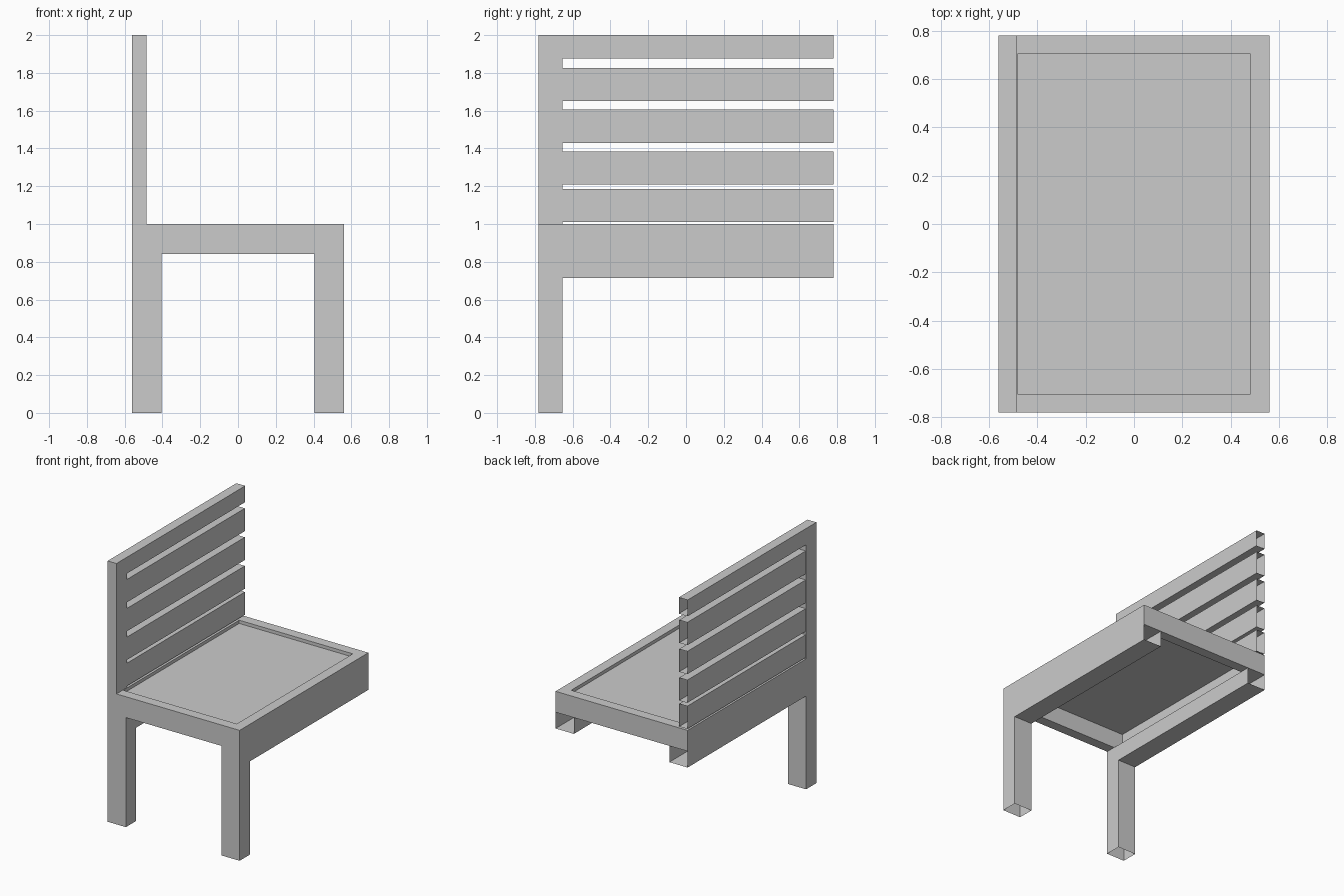
import bpy
import bmesh

if "Cube" in bpy.data.objects:
    bpy.data.objects.remove(bpy.data.objects["Cube"])

Y0, Y1 = -0.78, 0.78      # supported end, open end
YL = -0.655               # inner side of legs and post


def finish(bm, name):
    bmesh.ops.recalc_face_normals(bm, faces=bm.faces)
    mesh = bpy.data.meshes.new(name)
    bm.to_mesh(mesh)
    bm.free()
    obj = bpy.data.objects.new(name, mesh)
    bpy.context.collection.objects.link(obj)
    return obj


def extrude_x(name, profile, xa, xb, open_edges=()):
    """Extrude a (y, z) profile along x, leaving the listed edges open."""
    bm = bmesh.new()
    a = [bm.verts.new((xa, y, z)) for y, z in profile]
    b = [bm.verts.new((xb, y, z)) for y, z in profile]
    bm.faces.new(a)
    bm.faces.new(b[::-1])
    n = len(profile)
    for i in range(n):
        if i not in open_edges:
            j = (i + 1) % n
            bm.faces.new((a[i], b[i], b[j], a[j]))
    return finish(bm, name)


def rect(bm, hx, hy, z):
    return [bm.verts.new((sx * hx, sy * hy, z))
            for sx, sy in ((-1, -1), (1, -1), (1, 1), (-1, 1))]


# Legs with their long aprons, hollow at the feet and at the open end
leg_profile = [(Y0, 0), (Y0, 0.84), (Y1, 0.84), (Y1, 0.715), (YL, 0.715), (YL, 0)]
extrude_x("front_leg_and_apron", leg_profile, 0.405, 0.56, (2, 5))
extrude_x("back_leg_and_apron", leg_profile, -0.56, -0.405, (2, 5))

# Seat frame: rectangular ring
bm = bmesh.new()
loops = [rect(bm, 0.56, 0.78, 0.84), rect(bm, 0.56, 0.78, 1.0),
         rect(bm, 0.482, 0.703, 1.0), rect(bm, 0.482, 0.703, 0.84)]
for k in range(4):
    p, q = loops[k], loops[(k + 1) % 4]
    for i in range(4):
        j = (i + 1) % 4
        bm.faces.new((p[i], p[j], q[j], q[i]))
finish(bm, "seat_frame")

# Recessed seat panel
bm = bmesh.new()
bm.faces.new(rect(bm, 0.482, 0.703, 0.975))
finish(bm, "seat_panel")

# Backrest post and top rail
back_profile = [(Y0, 1), (Y0, 2), (Y1, 2), (Y1, 1.875), (YL, 1.875), (YL, 1)]
extrude_x("back_post_and_top_rail", back_profile, -0.56, -0.485, (2, 5))

# Backrest slats, hollow at the open end
for k, z in enumerate((1.01, 1.21, 1.43, 1.652)):
    top = z + 0.175
    extrude_x(f"back_slat_{k + 1}", [(YL, z), (YL, top), (Y1, top), (Y1, z)],
              -0.557, -0.488, (0, 2))
